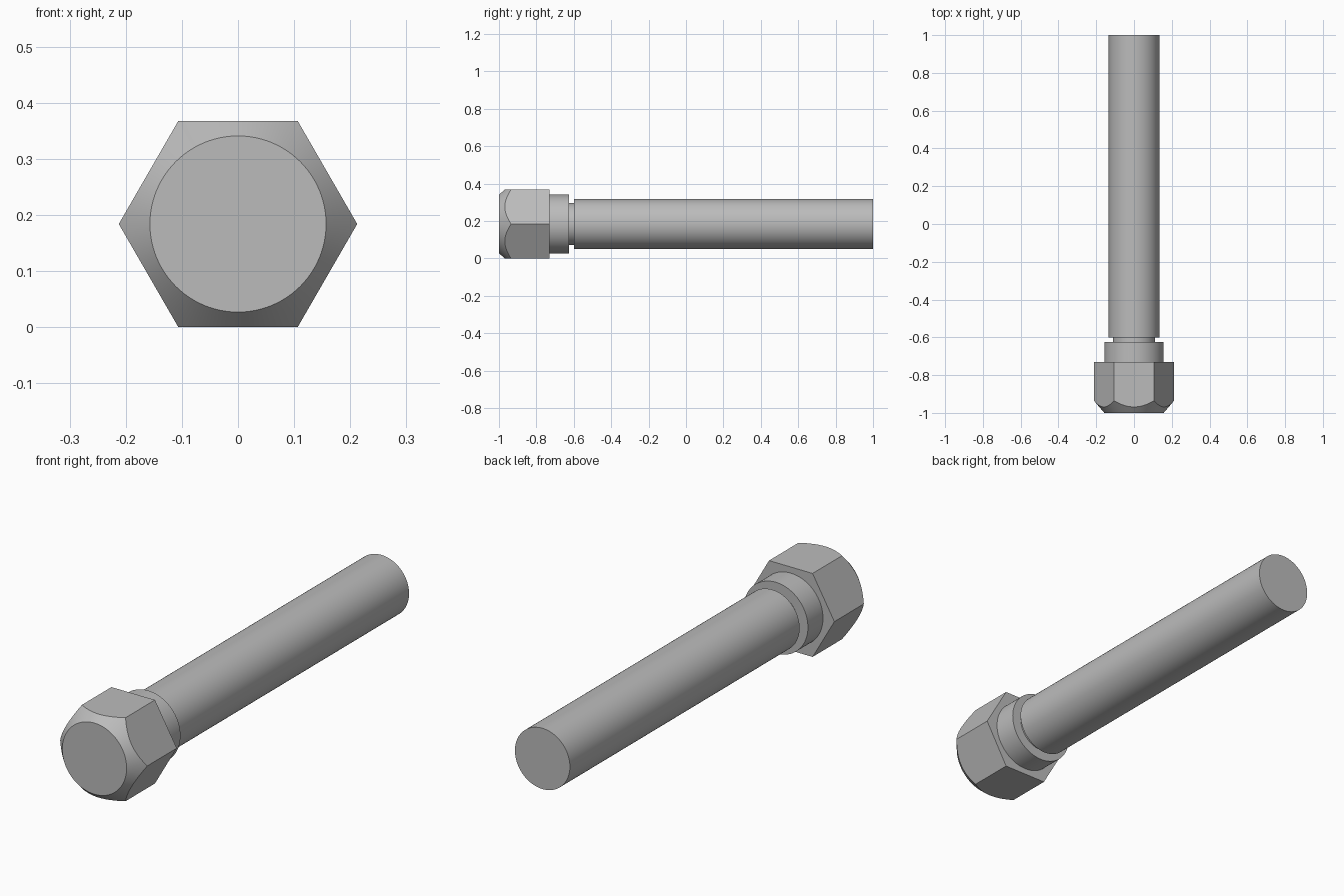
import bpy, bmesh, math

if "Cube" in bpy.data.objects:
    bpy.data.objects.remove(bpy.data.objects["Cube"])

SEG = 96            # multiple of 6 so the hexagon corners land on vertices
ZC = 0.184          # axis height, equal to the hexagon apothem

steel = bpy.data.materials.new("steel_grey")
steel.diffuse_color = (0.5, 0.5, 0.5, 1)
steel.use_nodes = True
steel.node_tree.nodes["Principled BSDF"].inputs["Base Color"].default_value = steel.diffuse_color


def hex_radius(a):
    """Distance from the axis to a hexagon with corners on +x and -x."""
    return ZC / math.cos((a % (math.pi / 3)) - math.pi / 6)


def loft(name, rings, cap_start=True):
    """Join rings along y; each ring maps an angle to (radius, y)."""
    bm = bmesh.new()
    loops = []
    for ring in rings:
        loop = []
        for i in range(SEG):
            a = 2 * math.pi * i / SEG
            r, y = ring(a)
            loop.append(bm.verts.new((r * math.cos(a), y, ZC + r * math.sin(a))))
        loops.append(loop)
    for lo, hi in zip(loops, loops[1:]):
        for i in range(SEG):
            j = (i + 1) % SEG
            bm.faces.new((lo[i], hi[i], hi[j], lo[j]))
    if cap_start:
        bm.faces.new(loops[0])
    bm.faces.new(loops[-1][::-1])
    bm.normal_update()
    mesh = bpy.data.meshes.new(name)
    bm.to_mesh(mesh)
    bm.free()
    mesh.materials.append(steel)
    obj = bpy.data.objects.new(name, mesh)
    bpy.context.collection.objects.link(obj)
    bpy.context.view_layer.objects.active = obj
    obj.select_set(True)
    bpy.ops.object.shade_smooth_by_angle(angle=math.radians(30))
    obj.select_set(False)
    return obj


# Hexagonal head with a conical chamfer around the front face
FACE_R, SLOPE = 0.157, 1.17
loft("hex_head", [
    lambda a: (FACE_R, -1.0),
    lambda a: (hex_radius(a), -1.0 + SLOPE * (hex_radius(a) - FACE_R)),
    lambda a: (hex_radius(a), -0.73),
])

# Collar, undercut groove and plain shaft turned as one piece
profile = [(0.157, -0.73), (0.157, -0.625), (0.112, -0.625),
           (0.112, -0.6), (0.134, -0.6), (0.134, 1.0)]
loft("collar_and_shaft", [lambda a, p=p: p for p in profile], cap_start=False)
